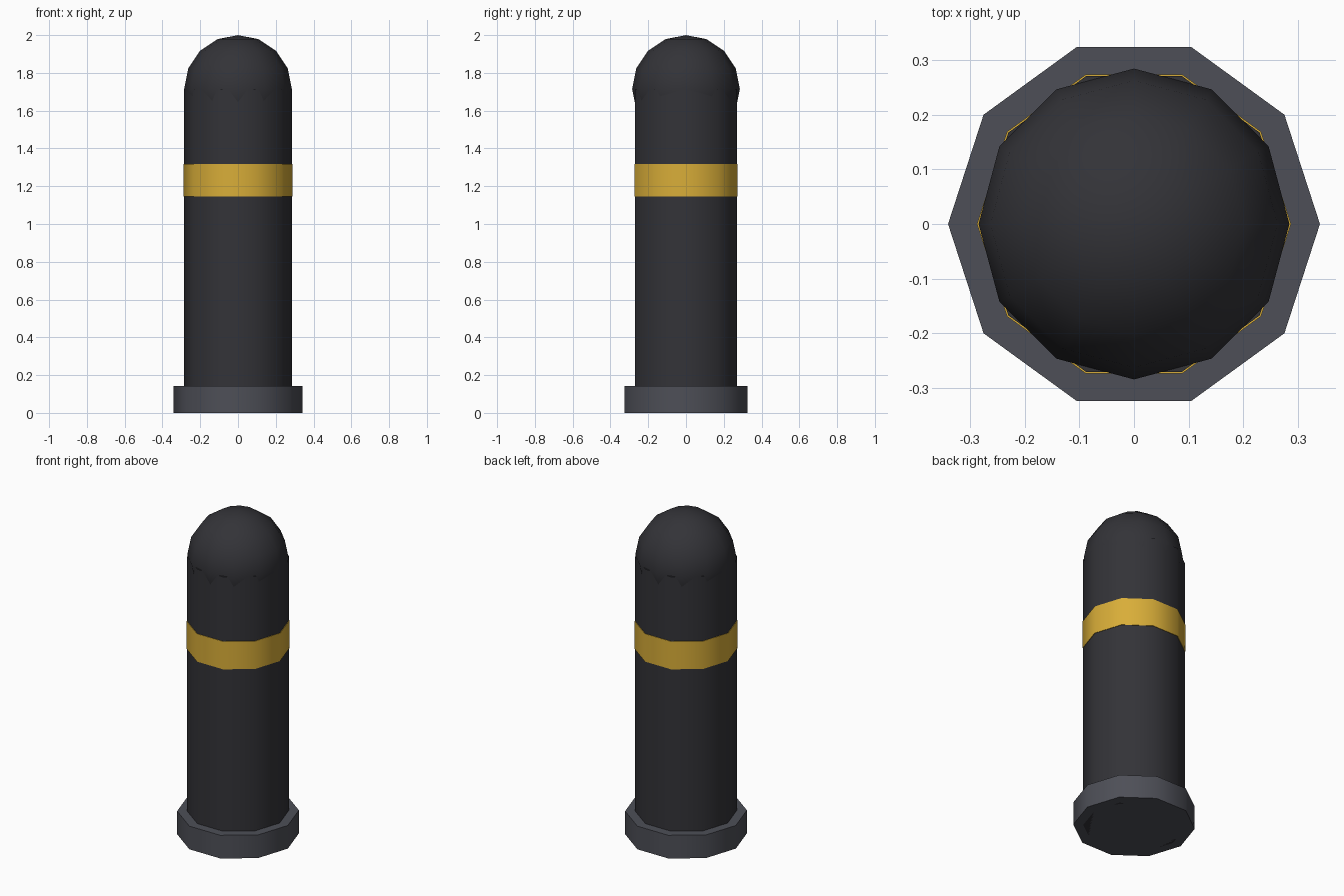
import bpy, math

if "Cube" in bpy.data.objects:
    bpy.data.objects.remove(bpy.data.objects["Cube"])

R = 0.285          # post radius
DOME_Z = 2 - R     # centre of the domed cap


def material(name, rgb):
    m = bpy.data.materials.new(name)
    m.diffuse_color = (*rgb, 1)
    m.use_nodes = True
    m.node_tree.nodes["Principled BSDF"].inputs["Base Color"].default_value = m.diffuse_color
    return m


def finish(name, mat):
    ob = bpy.context.object
    ob.name = name
    ob.data.materials.append(mat)
    bpy.ops.object.shade_smooth_by_angle(angle=math.radians(40))
    return ob


def drum(name, radius, z0, z1, mat):
    # ten-sided drum with a corner pointing along +x
    bpy.ops.mesh.primitive_cylinder_add(
        vertices=10, radius=radius, depth=z1 - z0,
        location=(0, 0, (z0 + z1) / 2), rotation=(0, 0, math.pi / 2))
    return finish(name, mat)


dark = material("dark_paint", (0.033, 0.033, 0.039))
grey = material("grey_metal", (0.075, 0.078, 0.095))
gold = material("gold_band", (0.69, 0.42, 0.04))

# Post, foot collar and coloured band
drum("post", R, 0, DOME_Z, dark)
drum("foot_collar", 0.341, 0, 0.143, grey)
drum("band", 0.288, 1.145, 1.317, gold)

# Domed cap: full low-poly ball sunk into the post
bpy.ops.mesh.primitive_uv_sphere_add(
    segments=12, ring_count=8, radius=R, location=(0, 0, DOME_Z))
finish("domed_cap", dark)
